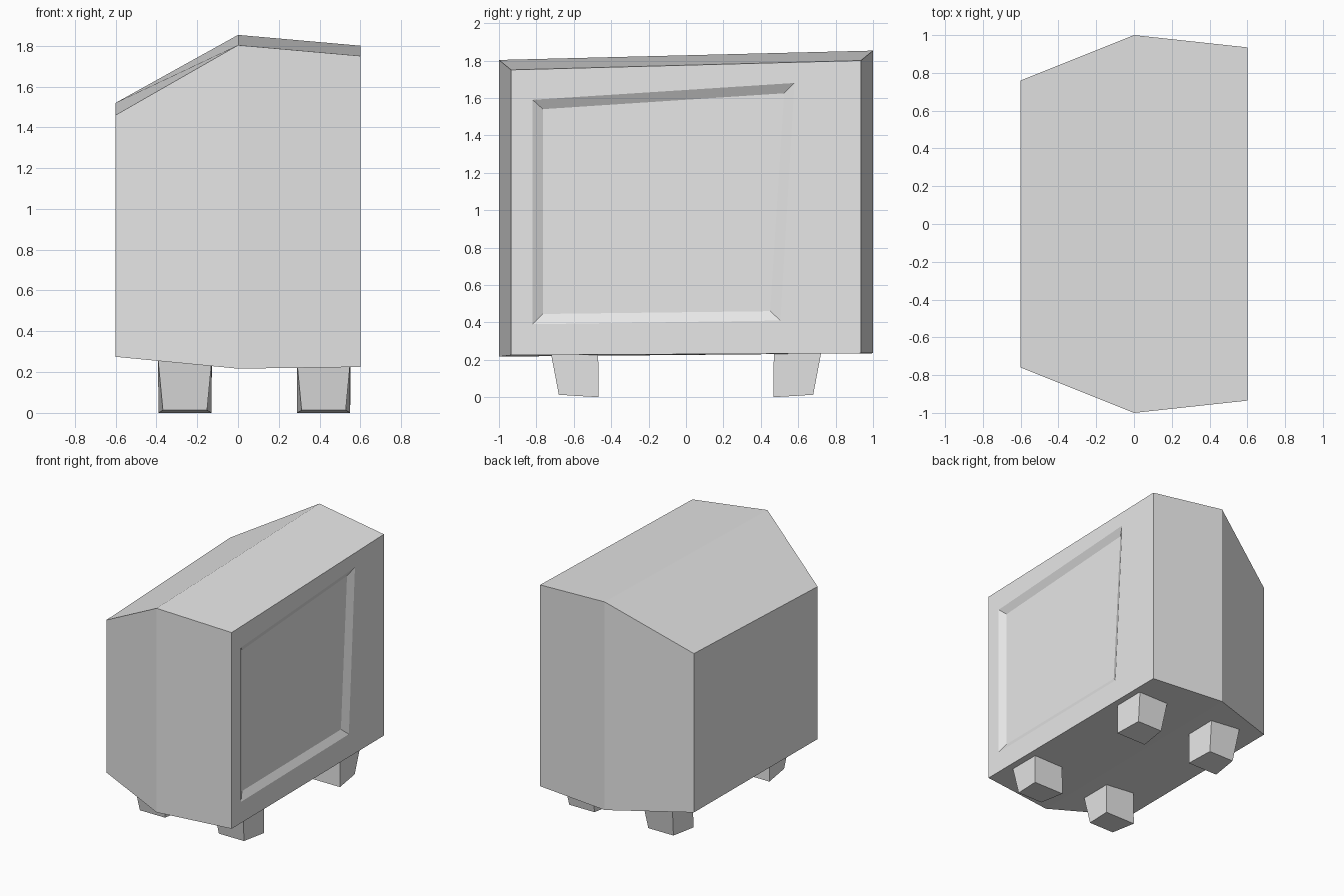
import bpy

if "Cube" in bpy.data.objects:
    bpy.data.objects.remove(bpy.data.objects["Cube"])

grey = bpy.data.materials.new("plain grey")
grey.diffuse_color = (0.8, 0.8, 0.8, 1)
grey.use_nodes = True
grey.node_tree.nodes["Principled BSDF"].inputs["Base Color"].default_value = grey.diffuse_color


def add_mesh(name, verts, faces):
    mesh = bpy.data.meshes.new(name)
    mesh.from_pydata(verts, [], faces)
    mesh.materials.append(grey)
    obj = bpy.data.objects.new(name, mesh)
    bpy.context.collection.objects.link(obj)
    return obj


def loft(name, rings, start=True, end=True):
    """Join four-cornered rings with quads, with optional end caps."""
    verts = [v for ring in rings for v in ring]
    faces = []
    for r in range(len(rings) - 1):
        for i in range(4):
            j = (i + 1) % 4
            faces.append((r * 4 + i, r * 4 + j, r * 4 + 4 + j, r * 4 + 4 + i))
    if start:
        faces.append((3, 2, 1, 0))
    if end:
        n = len(verts) - 4
        faces.append((n, n + 1, n + 2, n + 3))
    return add_mesh(name, verts, faces)


def section(x, *corners):
    # corners in order: bottom front, bottom back, top back, top front
    return [(x, y, z) for y, z in corners]


# Television case with a recessed, skewed screen on the +x side
loft("television_case", [
    section(-0.60, (-0.76, 0.275), (0.76, 0.285), (0.76, 1.52), (-0.76, 1.46)),
    section(0.00, (-1.0, 0.217), (1.0, 0.235), (1.0, 1.853), (-1.0, 1.803)),
    section(0.60, (-0.935, 0.225), (0.935, 0.235), (0.935, 1.80), (-0.935, 1.75)),
    section(0.60, (-0.82, 0.39), (0.505, 0.41), (0.58, 1.68), (-0.82, 1.59)),
    section(0.57, (-0.765, 0.445), (0.45, 0.46), (0.525, 1.625), (-0.765, 1.54)),
])


# Tapered feet, tilted slightly outward, mirrored front to back
def foot(name, cx, side):
    def ring(half_out, y_out, z_out, half_in, y_in, z_in):
        pts = [(cx - half_out, y_out, z_out), (cx + half_out, y_out, z_out),
               (cx + half_in, y_in, z_in), (cx - half_in, y_in, z_in)]
        pts = [(x, side * y, z) for x, y, z in pts]
        return pts if side < 0 else pts[::-1]
    loft(name, [ring(0.108, 0.68, 0.013, 0.13, 0.467, 0.0),
                ring(0.132, 0.728, 0.265, 0.13, 0.47, 0.265)])


for x_name, cx in (("left", -0.26), ("right", 0.42)):
    for y_name, side in (("front", -1), ("back", 1)):
        foot(f"{y_name}_{x_name}_foot", cx, side)
